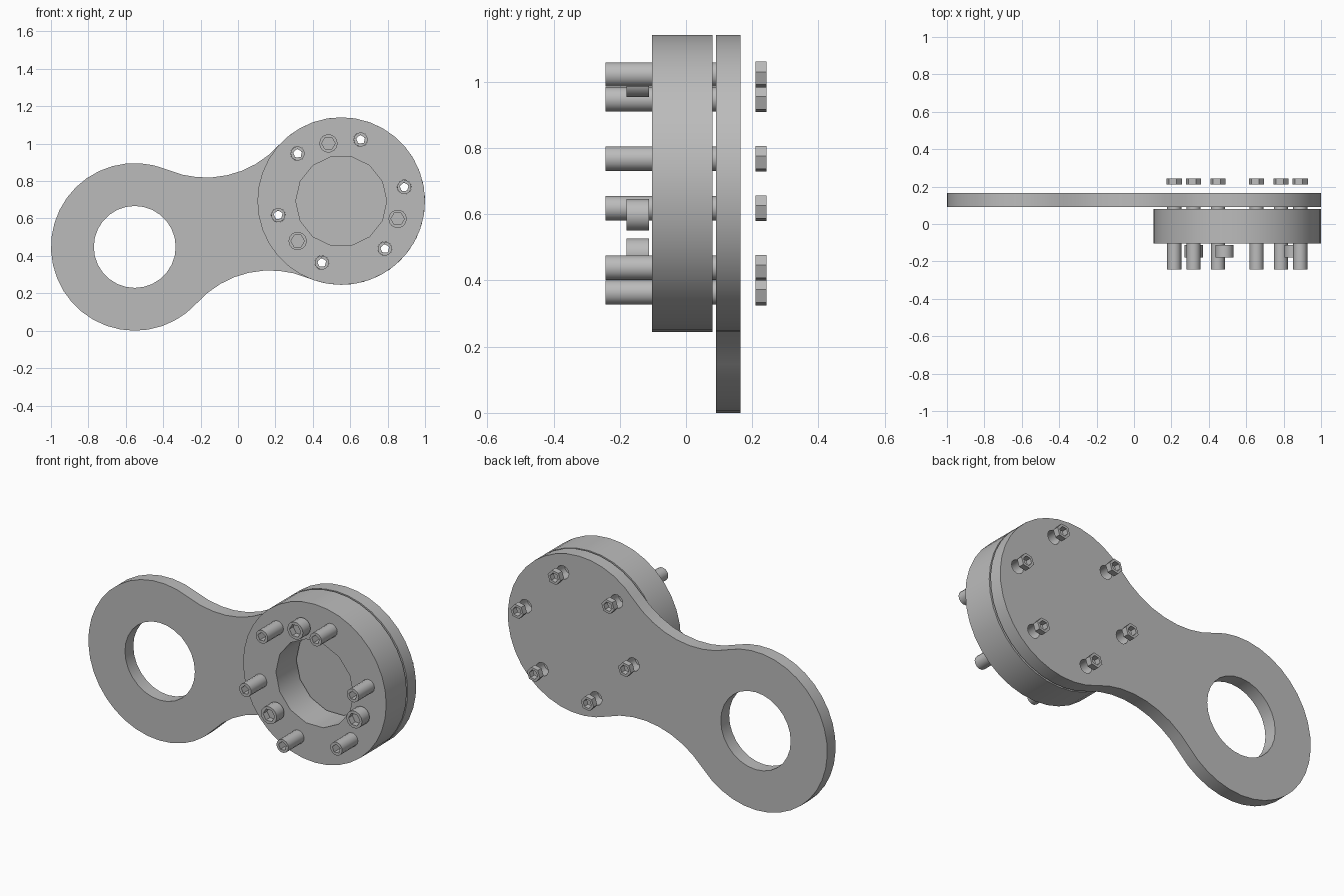
import bpy, bmesh
from math import sin, cos, pi, radians, atan2, hypot
from mathutils import Matrix, Vector

cube = bpy.data.objects.get("Cube")
if cube:
    bpy.data.objects.remove(cube)

steel = bpy.data.materials.new("grey_steel")
steel.use_nodes = True
GREY = (0.5, 0.5, 0.5, 1)
steel.diffuse_color = GREY
steel.node_tree.nodes["Principled BSDF"].inputs["Base Color"].default_value = GREY

PIVOT = Vector((-0.552, 0.448))   # centre of the open eye
HUB = Vector((0.552, 0.693))      # centre of the bolted end
R = 0.448


def arc(c, r, a0, a1, n):
    return [c + r * Vector((cos(a0 + (a1 - a0) * i / n), sin(a0 + (a1 - a0) * i / n)))
            for i in range(n + 1)]


def circle(c, r, n, turn=0.0):
    return arc(c, r, turn, turn + 2 * pi, n)[:-1]


def polar(r, degrees):
    return HUB + r * Vector((cos(radians(degrees)), sin(radians(degrees))))


def slab(name, loops, y0, y1):
    """Extrude an outline with holes, drawn in the x-z plane, from y0 to y1."""
    curve = bpy.data.curves.new(name + "_profile", "CURVE")
    curve.dimensions = "2D"
    curve.fill_mode = "BOTH"
    curve.extrude = (y1 - y0) / 2
    for loop in loops:
        spline = curve.splines.new("POLY")
        spline.points.add(len(loop) - 1)
        for point, p in zip(spline.points, loop):
            point.co = (p.x, p.y, 0, 1)
        spline.use_cyclic_u = True
    helper = bpy.data.objects.new(name + "_helper", curve)
    bpy.context.collection.objects.link(helper)
    graph = bpy.context.evaluated_depsgraph_get()
    mesh = bpy.data.meshes.new_from_object(helper.evaluated_get(graph))
    bpy.data.objects.remove(helper)
    bpy.data.curves.remove(curve)

    # Weld, clean the caps and stand the part upright
    bm = bmesh.new()
    bm.from_mesh(mesh)
    bmesh.ops.remove_doubles(bm, verts=bm.verts, dist=0.0001)
    bmesh.ops.transform(bm, verts=bm.verts, matrix=Matrix.Translation(
        (0, (y0 + y1) / 2, 0)) @ Matrix.Rotation(pi / 2, 4, "X"))
    bmesh.ops.recalc_face_normals(bm, faces=bm.faces)
    bm.to_mesh(mesh)
    bm.free()
    mesh.name = name
    mesh.materials.clear()
    mesh.materials.append(steel)
    obj = bpy.data.objects.new(name, mesh)
    bpy.context.collection.objects.link(obj)
    bpy.ops.object.select_all(action="DESELECT")
    obj.select_set(True)
    bpy.context.view_layer.objects.active = obj
    bpy.ops.object.shade_smooth_by_angle(angle=radians(30))
    return obj


# Link outline: two round ends blended by tangent concave fillets
axis = HUB - PIVOT
tilt = atan2(axis.y, axis.x)
half = axis.length / 2
NECK = 0.267
fillet = (half ** 2 + NECK ** 2 - R ** 2) / (2 * (R - NECK))
side = Vector((-sin(tilt), cos(tilt)))
middle = (PIVOT + HUB) / 2
lean = atan2(NECK + fillet, half)
spread = pi / 2 - lean
outline = arc(PIVOT, R, tilt + lean, tilt + 2 * pi - lean, 26)
outline += arc(middle - side * (NECK + fillet), fillet,
               tilt + pi / 2 + spread, tilt + pi / 2 - spread, 8)[1:]
outline += arc(HUB, R, tilt - pi + lean, tilt + pi - lean, 26)[1:]
outline += arc(middle + side * (NECK + fillet), fillet,
               tilt - pi / 2 + spread, tilt - pi / 2 - spread, 8)[1:-1]

bolt_spots = [polar(0.345, 12.5 + 60 * i) for i in range(6)]
cap_spots = [polar(0.316, 102.5 + 120 * i) for i in range(3)]
bolt_holes = [circle(p, 0.038, 14) for p in bolt_spots]

# Link plate and the thick ring in front of it
slab("link_plate", [outline, circle(PIVOT, 0.219, 28)] + bolt_holes, 0.09, 0.165)
slab("hub_ring", [circle(HUB, R, 36), circle(HUB, 0.243, 14)] + bolt_holes, -0.103, 0.08)

# Long hollow bolts with loose hexagonal nuts behind the plate
for i, p in enumerate(bolt_spots):
    slab(f"bolt_{i + 1}", [circle(p, 0.0375, 14), circle(p, 0.025, 5, 0.4)], -0.243, 0.095)
    slab(f"nut_{i + 1}", [circle(p, 0.041, 6, 0.2), circle(p, 0.026, 6, 0.2)], 0.21, 0.243)

# Short cap screws, each with a hexagonal socket
for i, p in enumerate(cap_spots):
    slab(f"cap_screw_{i + 1}", [circle(p, 0.049, 14), circle(p, 0.036, 6)], -0.18, -0.145)
    slab(f"cap_base_{i + 1}", [circle(p, 0.049, 14)], -0.145, -0.112)
